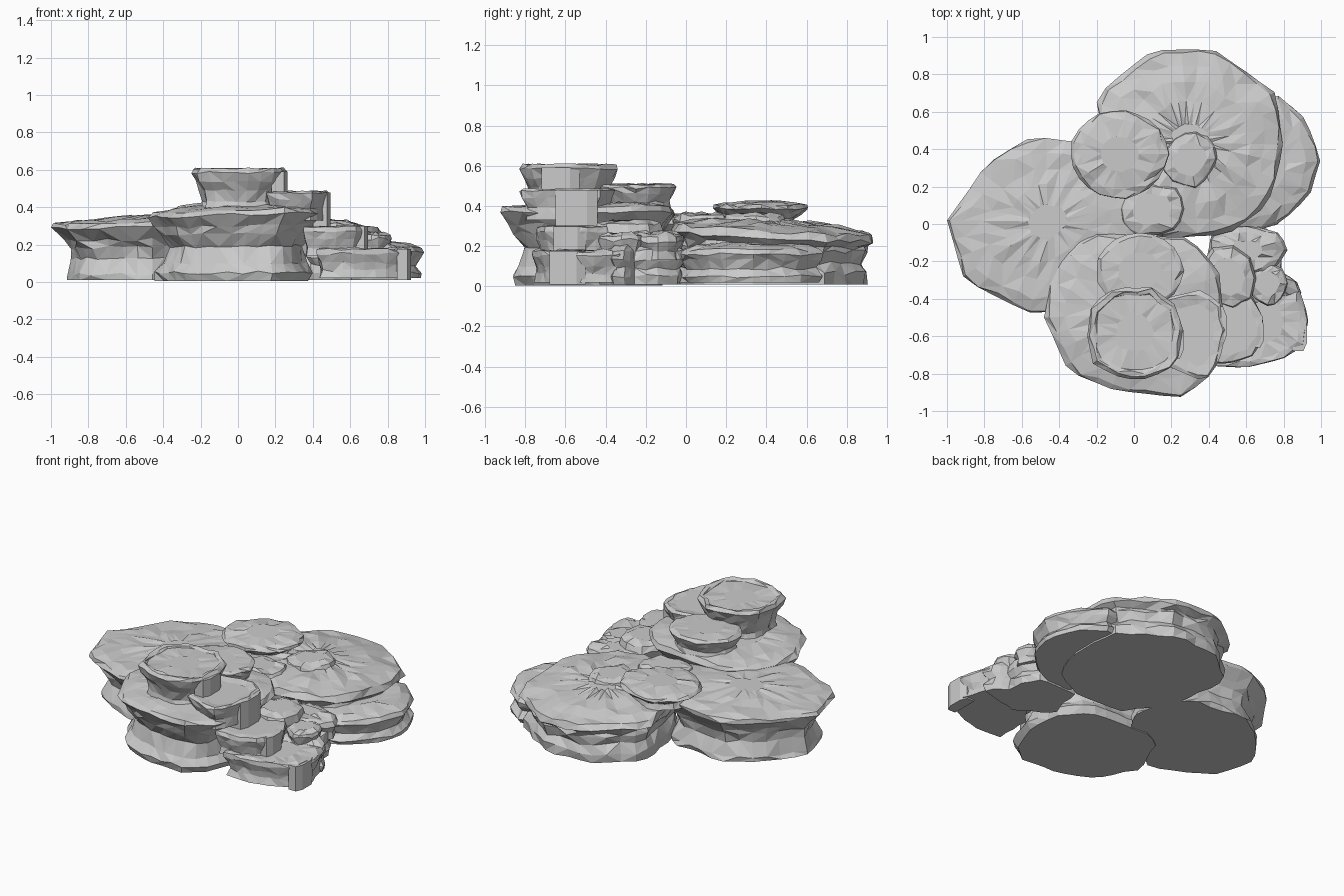
import bpy, bmesh, random
from mathutils import Vector
from math import cos, sin, tau

if "Cube" in bpy.data.objects:
    bpy.data.objects.remove(bpy.data.objects["Cube"])


def resample(pts, n):
    """Spread n points evenly along a closed outline."""
    pts = [Vector(p) for p in pts]
    segs = [(pts[i], pts[(i + 1) % len(pts)]) for i in range(len(pts))]
    total = sum((b - a).length for a, b in segs)
    out = []
    for k in range(n):
        d = total * k / n
        for a, b in segs:
            length = (b - a).length
            if d <= length:
                out.append(a.lerp(b, d / length))
                break
            d -= length
    return out


def oval(cx, cy, rx, ry, n=11, rough=0, seed=0):
    rnd = random.Random(seed)
    out = []
    for i in range(n):
        f = 1 + rnd.uniform(-rough, rough)
        out.append((cx + f * rx * cos(tau * i / n), cy + f * ry * sin(tau * i / n)))
    return out


def rock(name, outline, profile, top, seed, n=26, tilt=(0, 0), lean=(0, 0), jit=0.06, bump=0.009):
    """Ledge rock: profile lists (z, scale) rings, top lists inner (z, scale) rings."""
    rnd = random.Random(seed)
    pts = resample(outline, n)
    c = sum(pts, Vector((0, 0))) / n
    z0, zmax = profile[0][0], max(z for z, s in profile)
    bm = bmesh.new()
    rings = []
    for i, (z, s) in enumerate(profile + top):
        ring = []
        w = max(0, min(1, (z - z0) / (zmax - z0)))
        for p in pts:
            f = s * (1 + rnd.uniform(-jit, jit * .5) if s < 0.999 else 1 - rnd.uniform(0, 0.008))
            q = c + (p - c) * min(f, 1) + Vector(lean) * (1 - w)
            dz = w * (tilt[0] * (q.x - c.x) + tilt[1] * (q.y - c.y))
            if i:
                dz += rnd.uniform(-bump, bump)
            ring.append(bm.verts.new((q.x, q.y, z + dz)))
        rings.append(ring)
    for a, b in zip(rings, rings[1:]):
        for i in range(n):
            j = (i + 1) % n
            if rnd.random() < 0.5:
                bm.faces.new((a[i], a[j], b[j]))
                bm.faces.new((a[i], b[j], b[i]))
            else:
                bm.faces.new((a[i], a[j], b[i]))
                bm.faces.new((a[j], b[j], b[i]))
    bm.faces.new(rings[0][::-1])
    bm.faces.new(rings[-1])
    finish(name, bm)


def finish(name, bm):
    bmesh.ops.recalc_face_normals(bm, faces=bm.faces)
    me = bpy.data.meshes.new(name)
    bm.to_mesh(me)
    bm.free()
    bpy.context.collection.objects.link(bpy.data.objects.new(name, me))


def fall(name, x0, x1, y0, y1, z0, z1):
    """Sheet of water: a short channel with a rounded outer face."""
    bm = bmesh.new()
    ym, h = (y0 + y1) / 2, (y1 - y0) / 2
    plan = [(x0, y0), (x1 - 0.02, y0), (x1, ym - h * 0.5),
            (x1, ym + h * 0.5), (x1 - 0.02, y1), (x0, y1)]
    f = bm.faces.new([bm.verts.new((x, y, z0)) for x, y in plan])
    r = bmesh.ops.extrude_face_region(bm, geom=[f])
    bmesh.ops.translate(bm, vec=(0, 0, z1 - z0),
                        verts=[v for v in r['geom'] if isinstance(v, bmesh.types.BMVert)])
    finish(name, bm)


# large base rocks
rock("left_rock",
     [(-1, .02), (-.79, .32), (-.55, .47), (-.32, .44), (-.1, .42), (.05, .2), (.06, -.06), (-.2, -.3),
      (-.48, -.49), (-.58, -.47), (-.91, -.3)],
     [(.01, .87), (.04, .86), (.13, .79), (.19, .83), (.23, .87), (.30, 1), (.325, .985)],
     [(.335, .85), (.34, .65), (.35, .45), (.355, .2)], 1, n=30, tilt=(.03, 0), jit=.04)
rock("front_rock",
     [(-.48, -.5), (-.44, -.3), (-.34, -.12), (-.2, -.05), (.3, -.07), (.46, -.25), (.49, -.55),
      (.40, -.83), (.25, -.93), (-.1, -.89), (-.35, -.79)],
     [(.005, .84), (.05, .87), (.1, .80), (.19, .75), (.26, .85), (.30, .9), (.36, 1), (.385, .96)],
     [(.40, .8), (.41, .5)], 2, n=32, tilt=(.03, 0), lean=(-.04, 0), jit=.04)
rock("back_rock",
     [(-.2, .65), (-.19, .7), (.1, .935), (.43, .935), (.76, .70), (.80, .4), (.72, .1), (.5, -.06),
      (.1, -.08), (-.12, .2)],
     [(.01, .93), (.07, .93), (.13, .88), (.19, .92), (.22, .93), (.25, 1), (.285, .97)],
     [(.30, .82), (.315, .65), (.325, .45), (.33, .2)], 3, n=34, tilt=(-.03, -.06), bump=.012, jit=.04)
rock("right_shelf",
     [(.45, .6), (.76, .70), (.92, .56), (1, .35), (.94, .15), (.78, 0), (.5, -.08), (.3, .3)],
     [(.02, .97), (.05, .99), (.09, .9), (.13, .95), (.16, 1), (.18, .96)],
     [(.2, .8), (.21, .5)], 4, jit=.04)

# rocks in the low front right corner
rock("low_pool_rock",
     [(.42, -.76), (.6, -.77), (.8, -.72), (.91, -.65), (.935, -.5), (.87, -.3), (.6, -.28), (.42, -.5)],
     [(.02, .94), (.06, .9), (.1, .93), (.15, 1), (.175, .98)], [(.18, .85), (.175, .5)], 5, jit=.04)
rock("low_side_rock",
     [(.42, -.03), (.7, 0), (.79, -.15), (.79, -.28), (.86, -.28), (.9, -.38), (.6, -.45), (.36, -.3)],
     [(.01, .92), (.05, .97), (.09, .9), (.13, 1), (.18, .96)], [(.2, .75), (.21, .4)], 6)
rock("upper_side_rock", oval(.60, -.14, .2, .15, 11, .12, 2),
     [(.13, .95), (.18, .88), (.22, 1), (.25, .95)], [(.265, .75), (.27, .4)], 7, n=20)
rock("small_side_rock", oval(.71, -.32, .12, .12, 9, .12, 3),
     [(.12, .92), (.18, .85), (.23, 1), (.255, .93)], [(.265, .6)], 8, n=16)
rock("step_rock",
     [(.35, -.74), (.5, -.75), (.63, -.71), (.695, -.62), (.69, -.5), (.62, -.36), (.45, -.33), (.35, -.5)],
     [(.14, .92), (.18, .88), (.23, .95), (.27, 1), (.295, .98)], [(.3, .8)], 9, n=22, bump=.004)
rock("step_side_rock", oval(.5, -.29, .15, .17, 9, .12, 5),
     [(.15, .9), (.22, .88), (.27, 1), (.31, .93)], [(.325, .6)], 10, n=18)

# upper stacked rocks
rock("middle_pool_rock",
     [(.15, -.75), (.38, -.845), (.46, -.73), (.49, -.58), (.46, -.42), (.36, -.35), (.15, -.4)],
     [(.33, .9), (.39, .87), (.44, .97), (.475, 1)], [(.485, .93), (.478, .7)], 11, n=20, bump=.004)
rock("summit_back_rock", oval(.03, -.25, .24, .21),
     [(.37, .9), (.42, .84), (.46, .97), (.49, 1)], [(.505, .9), (.51, .5)], 12, n=20, bump=.006)
rock("summit_pool_rock",
     [(-.25, -.6), (-.23, -.43), (-.1, -.34), (.1, -.34), (.22, -.43), (.265, -.57), (.23, -.75),
      (.08, -.83), (-.06, -.83), (-.22, -.75)],
     [(.38, .8), (.43, .76), (.49, .84), (.54, .93), (.585, 1)],
     [(.607, .95), (.605, .86), (.595, .83), (.595, .4)], 13, n=22, bump=.006)

# small rocks lying on the base
rock("back_left_slab", oval(-.08, .375, .265, .24, 13, .03),
     [(.3, .75), (.34, .7), (.36, .85), (.385, 1), (.4, .96)], [(.412, .8), (.42, .4)], 14, n=22)
rock("back_small_rock", oval(.29, .35, .15, .16, 9, .15, 6),
     [(.27, .95), (.32, 1), (.35, .92)], [(.362, .6)], 15, n=14)
rock("centre_rock", oval(.09, .08, .19, .155, 9, .12, 8),
     [(.27, .9), (.33, 1), (.355, .92)], [(.365, .6)], 16, n=16)

# waterfalls stepping down to the right
fall("summit_waterfall", .18, .265, -.72, -.53, .47, .592)
fall("middle_waterfall", .40, .495, -.65, -.44, .28, .478)
fall("step_waterfall", .60, .695, -.66, -.5, .17, .298)
fall("low_waterfall", .85, .925, -.68, -.5, .01, .175)
